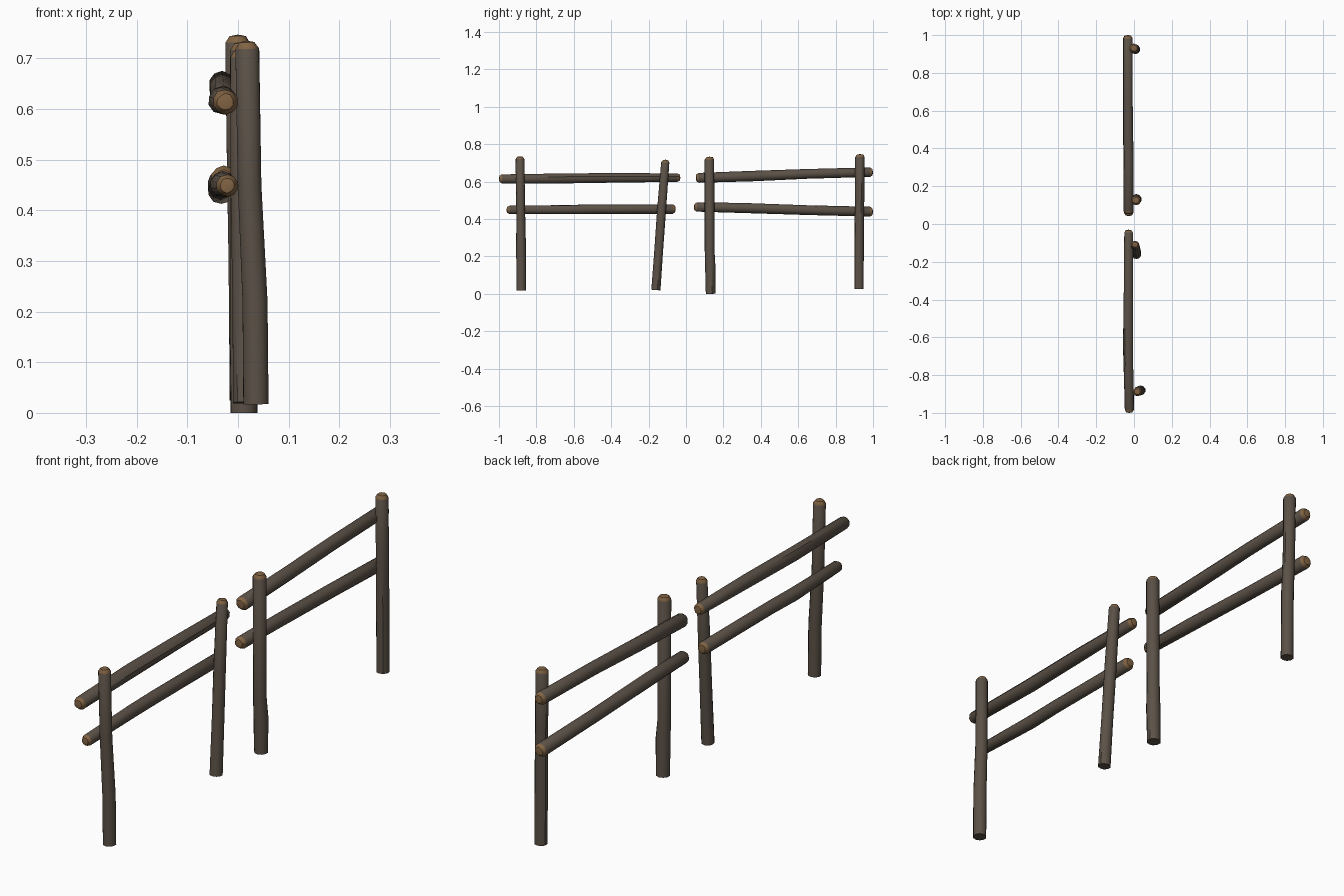
import bpy, bmesh, math, random
from mathutils import Vector

if "Cube" in bpy.data.objects:
    bpy.data.objects.remove(bpy.data.objects["Cube"])

random.seed(4)
SIDES = 10


def material(name, rgb):
    m = bpy.data.materials.new(name)
    m.diffuse_color = (*rgb, 1)
    m.use_nodes = True
    m.node_tree.nodes["Principled BSDF"].inputs["Base Color"].default_value = m.diffuse_color
    return m


bark = material("dark bark", (0.105, 0.083, 0.063))
cut = material("cut wood", (0.22, 0.125, 0.057))


def log(name, path, start_round, end_round):
    """Rough log through (x, y, z, radius) stations; round ends get a chamfer of cut wood."""
    pts = [Vector(p[:3]) for p in path]
    rad = [p[3] for p in path]
    axis = (pts[-1] - pts[0]).normalized()
    side = axis.cross(Vector((1, 0, 0))).normalized()
    other = axis.cross(side).normalized()
    # stations: (centre, radius, wobble)
    stations = [(p, r, 0.04) for p, r in zip(pts, rad)]
    if start_round:
        p, r = pts[0], rad[0]
        stations[0] = (p + axis * 0.016, r, 0.04)
        stations.insert(0, (p + axis * 0.003, r * 0.66, 0.08))
    if end_round:
        p, r = pts[-1], rad[-1]
        stations[-1] = (p - axis * 0.016, r, 0.04)
        stations.append((p - axis * 0.003, r * 0.66, 0.08))
    bm = bmesh.new()
    rings = []
    for c, r, w in stations:
        ring = []
        for i in range(SIDES):
            a = 2 * math.pi * i / SIDES
            k = r * (1 + random.uniform(-w, w))
            ring.append(bm.verts.new(c + side * k * math.cos(a) + other * k * math.sin(a)))
        rings.append(ring)
    last = len(rings) - 2
    for j in range(last + 1):
        for i in range(SIDES):
            n = (i + 1) % SIDES
            f = bm.faces.new((rings[j][i], rings[j][n], rings[j + 1][n], rings[j + 1][i]))
            f.material_index = int((start_round and j == 0) or (end_round and j == last))
    # end caps, raised slightly to a point when rounded
    for ring, centre, rounded in ((rings[0], pts[0], start_round), (rings[-1], pts[-1], end_round)):
        if rounded:
            tip = bm.verts.new(centre)
            for i in range(SIDES):
                bm.faces.new((ring[i], ring[(i + 1) % SIDES], tip)).material_index = 1
        else:
            bm.faces.new(ring)
    bmesh.ops.recalc_face_normals(bm, faces=bm.faces)
    me = bpy.data.meshes.new(name)
    bm.to_mesh(me)
    bm.free()
    me.materials.append(bark)
    me.materials.append(cut)
    ob = bpy.data.objects.new(name, me)
    bpy.context.collection.objects.link(ob)
    bpy.ops.object.select_all(action='DESELECT')
    ob.select_set(True)
    bpy.context.view_layer.objects.active = ob
    bpy.ops.object.shade_smooth_by_angle(angle=math.radians(40))


# upright posts: bottom to top
posts = {
    "front_outer_post": [(0.035, -0.880, 0.017, 0.026), (0.033, -0.881, 0.22, 0.026),
                         (0.023, -0.884, 0.45, 0.024), (0.018, -0.888, 0.735, 0.024)],
    "front_inner_post": [(0.014, -0.161, 0.020, 0.025), (0.012, -0.147, 0.22, 0.024),
                         (0.008, -0.130, 0.45, 0.024), (0.006, -0.109, 0.717, 0.022)],
    "back_inner_post": [(0.012, 0.132, 0.0, 0.027), (0.012, 0.130, 0.15, 0.028),
                        (0.010, 0.127, 0.23, 0.026), (0.010, 0.125, 0.733, 0.026)],
    "back_outer_post": [(0.008, 0.925, 0.025, 0.025), (0.006, 0.925, 0.30, 0.025),
                        (0.002, 0.929, 0.50, 0.025), (-0.001, 0.930, 0.747, 0.025)],
}
for name, path in posts.items():
    log(name, path, False, True)

# horizontal rails: front end to back end
rails = {
    "front_upper_rail": [(-0.025, -1.000, 0.614, 0.025), (-0.032, -0.65, 0.617, 0.027),
                         (-0.030, -0.35, 0.620, 0.026), (-0.029, -0.030, 0.621, 0.023)],
    "front_lower_rail": [(-0.021, -0.960, 0.449, 0.022), (-0.031, -0.65, 0.450, 0.025),
                         (-0.030, -0.50, 0.452, 0.025), (-0.030, -0.055, 0.452, 0.025)],
    "back_upper_rail": [(-0.028, 0.052, 0.619, 0.027), (-0.029, 0.35, 0.629, 0.027),
                        (-0.031, 0.65, 0.642, 0.026), (-0.032, 1.000, 0.650, 0.025)],
    "back_lower_rail": [(-0.028, 0.042, 0.464, 0.025), (-0.030, 0.30, 0.459, 0.026),
                        (-0.034, 0.65, 0.448, 0.026), (-0.033, 1.000, 0.438, 0.026)],
}
for name, path in rails.items():
    log(name, path, True, True)
